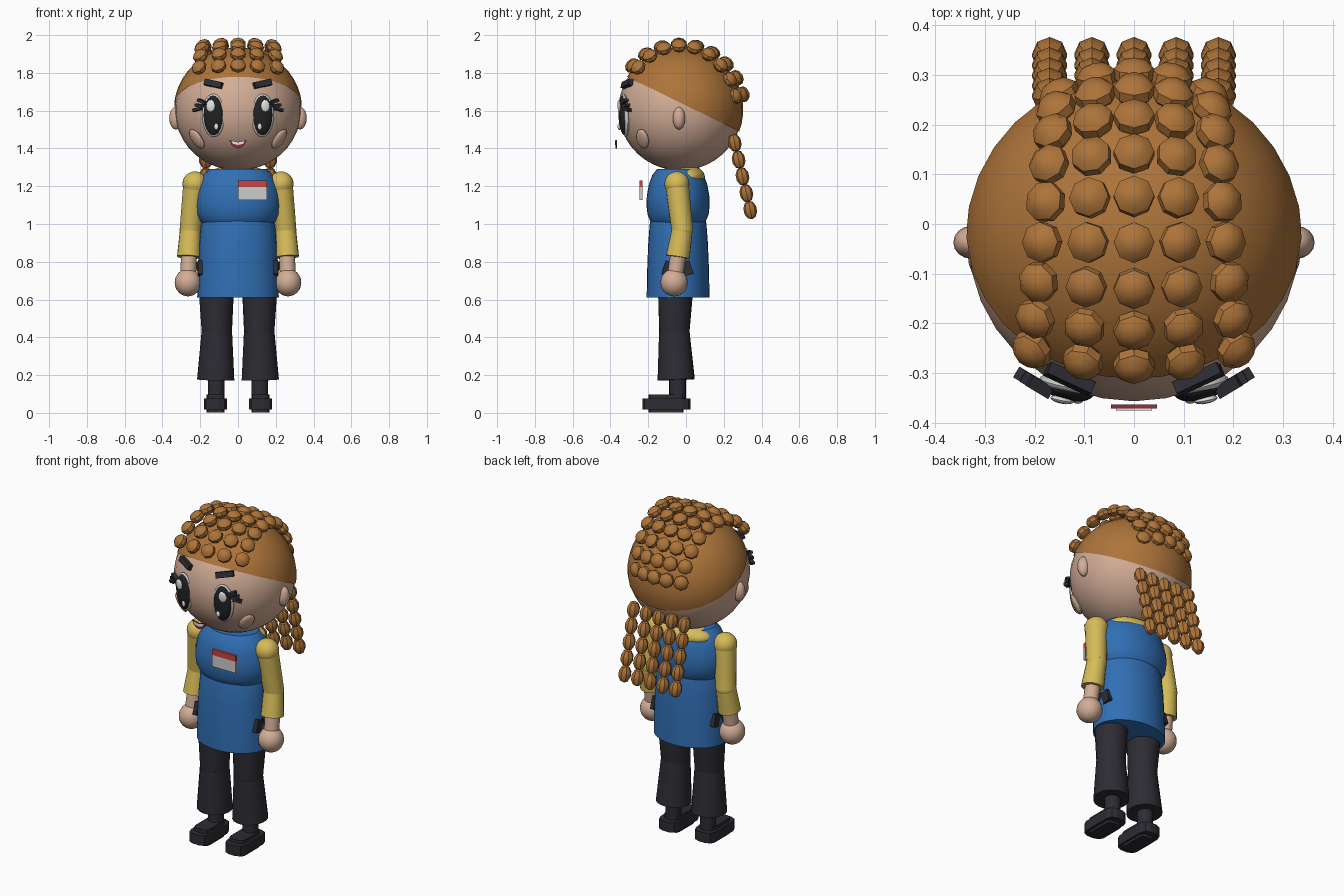
import bpy, bmesh, math
from mathutils import Vector, Matrix

cube = bpy.data.objects.get("Cube")
if cube:
    bpy.data.objects.remove(cube)


def material(name, rgb):
    m = bpy.data.materials.new(name)
    m.use_nodes = True
    m.diffuse_color = (*rgb, 1)
    m.node_tree.nodes["Principled BSDF"].inputs["Base Color"].default_value = (*rgb, 1)
    return m


SKIN = material("skin", (.65, .42, .31))
HAIR = material("brown hair", (.42, .175, .042))
BLUE = material("blue cloth", (.03, .16, .46))
YELLOW = material("yellow shirt", (.68, .5, .1))
DARK = material("dark cloth", (.025, .025, .033))
BLACK = material("eye black", (.016, .016, .018))
GREY = material("light grey", (.6, .61, .6))
WHITE = material("white", (.85, .85, .85))
RED = material("red", (.58, .06, .05))
MAROON = material("mouth red", (.27, .03, .045))


def finish(name, bm, mat, matrix=Matrix(), smooth=True):
    bm.transform(matrix)
    bmesh.ops.recalc_face_normals(bm, faces=bm.faces)
    mesh = bpy.data.meshes.new(name)
    bm.to_mesh(mesh)
    bm.free()
    mesh.materials.append(mat)
    ob = bpy.data.objects.new(name, mesh)
    bpy.context.collection.objects.link(ob)
    if smooth:
        bpy.ops.object.select_all(action='DESELECT')
        ob.select_set(True)
        bpy.context.view_layer.objects.active = ob
        bpy.ops.object.shade_smooth_by_angle(angle=math.radians(35))
    return ob


def facing(normal, roll=0):
    """Rotation taking local Z to the normal, with local Y upward."""
    q = Vector(normal).to_track_quat('Z', 'Y')
    return q.to_matrix().to_4x4() @ Matrix.Rotation(roll, 4, 'Z')


def ball(name, loc, radii, mat, rot=Matrix(), seg=24, cut=None):
    bm = bmesh.new()
    bmesh.ops.create_uvsphere(bm, u_segments=seg, v_segments=seg * 2 // 3, radius=1)
    bm.transform(Matrix.Translation(loc) @ rot @ Matrix.Diagonal((*radii, 1)))
    if cut:
        bmesh.ops.bisect_plane(bm, geom=bm.verts[:] + bm.edges[:] + bm.faces[:],
                               plane_co=cut[0], plane_no=cut[1], clear_inner=True)
    return finish(name, bm, mat)


def rod(name, a, b, ra, rb, mat, seg=20):
    a, b = Vector(a), Vector(b)
    bm = bmesh.new()
    bmesh.ops.create_cone(bm, cap_ends=True, segments=seg, radius1=ra, radius2=rb,
                          depth=(b - a).length)
    return finish(name, bm, mat, Matrix.Translation((a + b) / 2) @ facing(b - a))


def box(name, loc, size, mat, rot=Matrix(), bevel=0):
    bm = bmesh.new()
    bmesh.ops.create_cube(bm, size=1)
    bm.transform(Matrix.Diagonal((*size, 1)))
    if bevel:
        upright = [e for e in bm.edges if abs(e.verts[0].co.z - e.verts[1].co.z) > .001]
        bmesh.ops.bevel(bm, geom=upright, offset=bevel, segments=2, profile=.5, affect='EDGES')
    return finish(name, bm, mat, Matrix.Translation(loc) @ rot, False)


def lathe(name, profile, depth_ratio, y, mat, seg=32):
    """Spin (radius, height) points into an oval body."""
    bm = bmesh.new()
    rings = []
    for r, z in profile:
        angles = [2 * math.pi * i / seg for i in range(seg)]
        rings.append([bm.verts.new((r * math.cos(a), y + r * depth_ratio * math.sin(a), z))
                      for a in angles])
    for lo, hi in zip(rings, rings[1:]):
        for i in range(seg):
            j = (i + 1) % seg
            bm.faces.new((lo[i], lo[j], hi[j], hi[i]))
    bm.faces.new(rings[0])
    bm.faces.new(rings[-1])
    return finish(name, bm, mat)


def plate(name, outline, y, thick, mat):
    """Upright slab from an (x, z) outline, with its front at y."""
    bm = bmesh.new()
    face = bm.faces.new([bm.verts.new((x, y, z)) for x, z in outline])
    ext = bmesh.ops.extrude_face_region(bm, geom=[face])
    verts = [v for v in ext["geom"] if isinstance(v, bmesh.types.BMVert)]
    bmesh.ops.translate(bm, verts=verts, vec=(0, thick, 0))
    return finish(name, bm, mat, smooth=False)


# Head and hair cap
HEAD = Vector((0, -.03, 1.605))
ball("head", HEAD, (.335, .328, .322), SKIN, seg=32)
ball("hair_cap", HEAD, (.34, .333, .329), HAIR, seg=32,
     cut=((0, -.03, 1.642), (0, .44, .9)))

# Curls over the crown: nine rows of five
for row in range(9):
    a = math.radians(-48.5 + 15.75 * row)
    for col in range(-2, 3):
        squeeze = 1 - .032 * col * col
        n = Vector((col * (.103 - .0035 * row), .341 * math.sin(a) * squeeze,
                    .341 * math.cos(a) - .0025 * col * col + .008))
        ball("crown_curl", HEAD + n, (.043, .043, .033), HAIR, facing(n), seg=8)

# Curls hanging at the back: five strands
for row in range(5):
    for col in range(-2, 3):
        ball("back_curl", (col * .085, .258 + .0205 * row, 1.43 - .089 * row),
             (.037, .036, .05), HAIR, Matrix.Rotation(.2, 4, 'X'), seg=8)

# Face features
for s in (-1, 1):
    ball("ear", (s * .328, -.037, 1.56), (.036, .033, .06), SKIN, seg=16)
    cheek = Vector((s * .218, -.2, -.155))
    ball("cheek", HEAD + cheek, (.04, .06, .018), SKIN, facing(cheek, -s * .35), seg=16)
    look = facing((s * .2, -1, -.05))
    ball("eye_rim", (s * .13, -.324, 1.575), (.062, .115, .02), GREY, look)
    ball("eye", (s * .131, -.332, 1.575), (.052, .105, .024), BLACK, look)
    ball("eye_glint", (s * .145, -.354, 1.625), (.024, .033, .008), WHITE, look, seg=12)
    ball("eye_small_glint", (s * .115, -.354, 1.515), (.012, .018, .008), WHITE, look, seg=12)
    box("eyebrow", (s * .13, -.312, 1.742), (.1, .032, .025), DARK,
        facing((s * .4, -1, .3), s * .2))
    for i in range(3):
        box("eyelash", (s * (.19 + .012 * i), -.328 + .008 * i, 1.648 - .02 * i),
            (.052, .016, .025), DARK, facing((s * .6, -1, 0), s * (.35 - .3 * i)))

# Mouth with teeth
smile = [(-.046, 1.445), (0, 1.434), (.046, 1.445), (.035, 1.42), (.018, 1.405),
         (0, 1.4), (-.018, 1.405), (-.035, 1.42)]
plate("mouth", smile, -.372, .008, MAROON)
plate("teeth", [(-.036, 1.441), (0, 1.432), (.036, 1.441), (.027, 1.425),
                (0, 1.418), (-.027, 1.425)], -.376, .005, WHITE)

# Torso, apron and collar
lathe("apron_skirt", [(.216, .61), (.213, .75), (.205, .9), (.195, 1.0), (.18, 1.05)],
      .77, -.042, BLUE)
lathe("apron_chest", [(.17, .985), (.2, 1.015), (.22, 1.05), (.228, 1.1), (.225, 1.15),
                      (.21, 1.21), (.185, 1.26), (.15, 1.292)], .735, -.042, BLUE)
ball("collar", (0, .01, 1.25), (.17, .09, .06), YELLOW)
rod("neck", (0, -.03, 1.2), (0, -.03, 1.33), .08, .08, SKIN)

# Name badge
box("badge", (.077, -.238, 1.162), (.155, .014, .07), GREY)
box("badge_stripe", (.077, -.238, 1.214), (.155, .016, .034), RED)

for s in (-1, 1):
    # Arm
    shoulder, elbow = (s * .228, -.048, 1.212), (s * .252, -.02, .97)
    cuff, hand = (s * .26, -.043, .825), (s * .265, -.063, .69)
    ball("shoulder", shoulder, (.066, .066, .066), YELLOW)
    rod("upper_sleeve", shoulder, elbow, .062, .057, YELLOW)
    ball("elbow", elbow, (.057, .057, .057), YELLOW)
    rod("lower_sleeve", elbow, cuff, .055, .063, YELLOW)
    rod("wrist", cuff, hand, .042, .042, SKIN)
    ball("hand", hand, (.07, .072, .073), SKIN)

    # Tapered hip pocket
    rod("hip_pocket", (s * .18, -.045, .71), (s * .2, -.045, .805), .018, .035, DARK, 4)
    for y in (-.095, .005):
        box("pocket_flap", (s * .2, y, .765), (.025, .05, .075), DARK,
            Matrix.Rotation(-.3 if y < -.04 else .3, 4, 'X'))

    # Leg
    hip, knee = (s * .115, -.055, .66), (s * .112, -.062, .42)
    hem = (s * .118, -.052, .175)
    rod("thigh", hip, knee, .094, .08, DARK)
    ball("knee", knee, (.08, .08, .05), DARK)
    rod("trouser_leg", (s * .112, -.062, .43), hem, .081, .099, DARK)
    rod("ankle", (s * .116, -.045, .07), (s * .116, -.045, .2), .044, .044, DARK)

    # Shoe
    box("shoe_upper", (s * .118, -.105, .05), (.095, .185, .096), DARK, bevel=.025)
    box("shoe_body", (s * .12, -.103, .047), (.122, .256, .06), DARK, bevel=.04)
